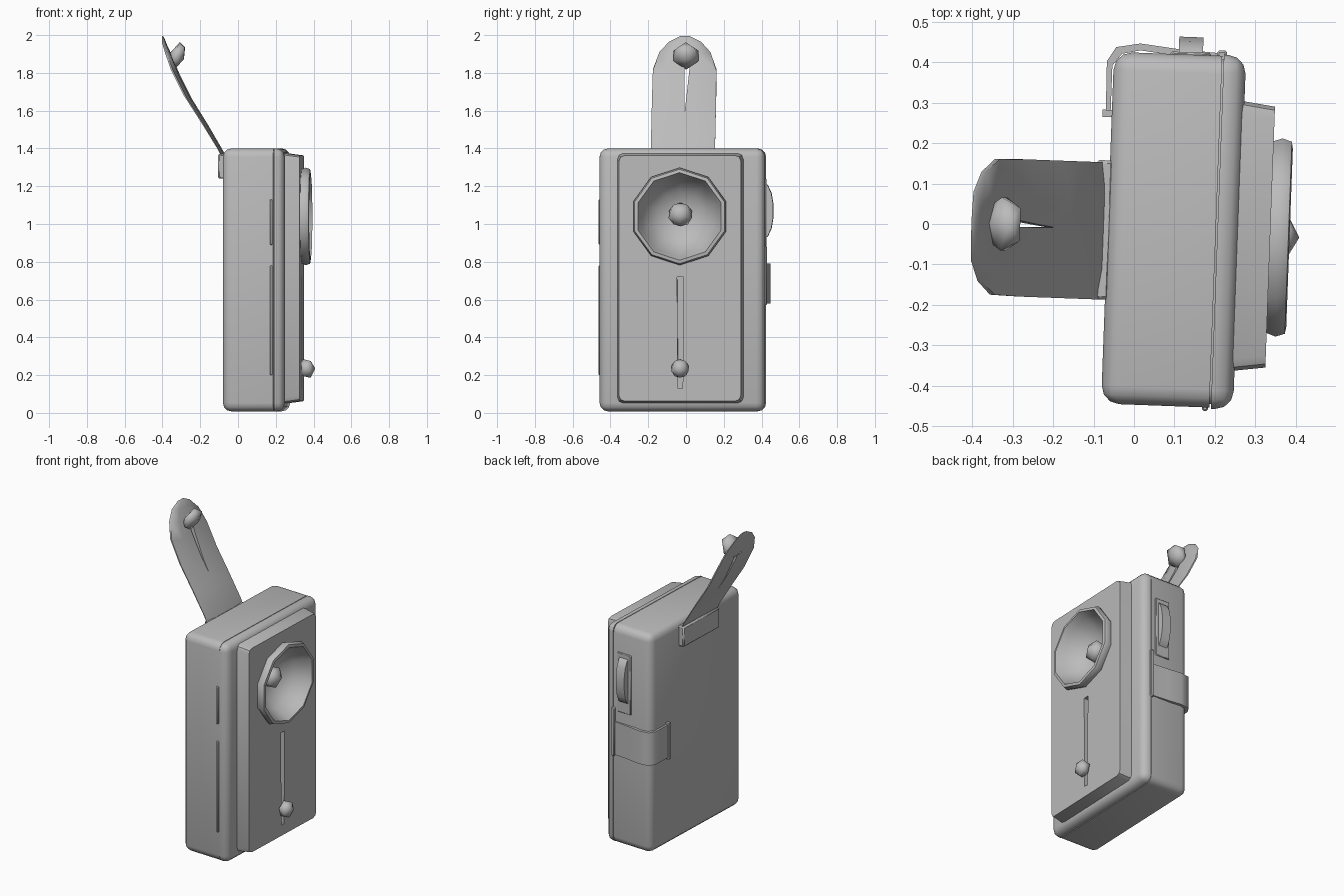
import bpy, bmesh, math
from mathutils import Matrix, Vector

if "Cube" in bpy.data.objects:
    bpy.data.objects.remove(bpy.data.objects["Cube"], do_unlink=True)

grey = bpy.data.materials.new("plain grey")
grey.use_nodes = True
grey.diffuse_color = (0.5, 0.5, 0.5, 1)
grey.node_tree.nodes["Principled BSDF"].inputs["Base Color"].default_value = (0.5, 0.5, 0.5, 1)

TURN = -0.037  # whole lamp stands slightly turned


def make(name, bm, cuts=(), angle=40, helper=False):
    bmesh.ops.recalc_face_normals(bm, faces=bm.faces)
    mesh = bpy.data.meshes.new(name)
    bm.to_mesh(mesh)
    bm.free()
    mesh.materials.append(grey)
    ob = bpy.data.objects.new(name, mesh)
    bpy.context.collection.objects.link(ob)
    ob.rotation_euler.z = TURN
    if helper:
        ob.hide_render = True
        ob.display_type = 'WIRE'
        return ob
    bpy.ops.object.select_all(action='DESELECT')
    ob.select_set(True)
    bpy.context.view_layer.objects.active = ob
    for cutter in cuts:
        mod = ob.modifiers.new("cut", 'BOOLEAN')
        mod.operation = 'DIFFERENCE'
        mod.solver = 'EXACT'
        mod.object = cutter
        bpy.ops.object.modifier_apply(modifier=mod.name)
    bpy.ops.object.shade_smooth_by_angle(angle=math.radians(angle))
    return ob


def box(x, y, z, inset=0.0, radius=0.0, segments=2, keep=None):
    """Box from ranges; the +x end shrinks by inset, edges passing keep are rounded."""
    bm = bmesh.new()
    bmesh.ops.create_cube(bm, size=1)
    for v in bm.verts:
        s = inset if v.co.x > 0 else 0
        yy = y[1] - s if v.co.y > 0 else y[0] + s
        zz = z[1] - s if v.co.z > 0 else z[0] + s
        v.co = (x[1] if v.co.x > 0 else x[0], yy, zz)
    if radius:
        edges = [e for e in bm.edges if keep is None or keep(e)]
        bmesh.ops.bevel(bm, geom=edges, offset=radius, segments=segments,
                        profile=0.5, affect='EDGES')
    return bm


def lathe(profile, cy, cz, sides):
    """Spin (x, radius) points around an axis along x."""
    bm = bmesh.new()
    pts = [bm.verts.new((x, 0, r)) for x, r in profile]
    edges = [bm.edges.new(p) for p in zip(pts, pts[1:])]
    bmesh.ops.spin(bm, geom=pts + edges, axis=(1, 0, 0), cent=(0, 0, 0),
                   angle=math.tau, steps=sides)
    bmesh.ops.remove_doubles(bm, verts=bm.verts, dist=0.0005)
    bmesh.ops.translate(bm, verts=bm.verts, vec=(0, cy, cz))
    return bm


def prism(points, direction):
    """Extrude a flat outline along a direction."""
    bm = bmesh.new()
    face = bm.faces.new([bm.verts.new(p) for p in points])
    out = bmesh.ops.extrude_face_region(bm, geom=[face])
    new = [g for g in out["geom"] if isinstance(g, bmesh.types.BMVert)]
    bmesh.ops.translate(bm, verts=new, vec=direction)
    return bm


def knob(name, centre, size, tilt=0.0):
    bm = bmesh.new()
    bmesh.ops.create_icosphere(bm, subdivisions=1, radius=1)
    bmesh.ops.transform(bm, verts=bm.verts, matrix=Matrix.Translation(centre)
                        @ Matrix.Rotation(tilt, 4, 'Y') @ Matrix.Diagonal((*size, 1))
                        @ Matrix.Rotation(math.pi / 2, 4, 'Y'))
    make(name, bm, angle=60)


# Cutters for the reflector bowl, sliding slot and strap slit
LY, LZ = -0.02, 1.04
hole = make("bowl_cutter", lathe([(0.18, 0), (0.18, 0.215), (0.5, 0.215), (0.5, 0)], LY, LZ, 10), helper=True)
slot = make("slot_cutter", prism([(0.31, -0.035, 0.72), (0.31, 0.0, 0.72), (0.31, -0.005, 0.13),
                                  (0.31, -0.03, 0.13)], (0.1, 0, 0)), helper=True)
slit = make("slit_cutter", prism([(-0.6, -0.02, 1.84), (-0.6, 0.008, 1.84), (-0.6, -0.016, 1.58)],
                                 (0.6, 0, 0)), helper=True)

# Case: deep back shell, front lid and raised front panel
back_or_side = lambda e: min(v.co.x for v in e.verts) < 0
front_or_side = lambda e: max(v.co.x for v in e.verts) > 0.23
make("back_shell", box((-0.065, 0.203), (-0.447, 0.424), (0.008, 1.4), 0, 0.045, 3, back_or_side), [hole])
make("seam_core", box((0.19, 0.22), (-0.438, 0.415), (0.018, 1.39), 0, 0.04, 3,
                      lambda e: abs(e.verts[0].co.x - e.verts[1].co.x) > 0.01), [hole])
make("front_lid", box((0.207, 0.262), (-0.45, 0.427), (0.008, 1.4), 0, 0.045, 3, front_or_side), [hole])
make("front_panel", box((0.25, 0.338), (-0.355, 0.315), (0.05, 1.375), 0.012, 0.03, 2,
                        lambda e: abs(e.verts[0].co.x - e.verts[1].co.x) > 0.01), [hole, slot])

# Lamp: faceted rim running into a hollow reflector
make("reflector", lathe([(0.325, 0.245), (0.36, 0.258), (0.383, 0.25), (0.386, 0.232), (0.345, 0.213),
                         (0.29, 0.185), (0.24, 0.13), (0.215, 0.06), (0.21, 0)], LY, LZ, 10), angle=45)
knob("bulb", (0.26, LY, 1.05), (0.065, 0.072, 0.07))
knob("slider_knob", (0.365, -0.018, 0.235), (0.045, 0.053, 0.055))

# Hanging strap: rounded tongue that leans back
rows = [(-0.075, 1.34, 0.17), (-0.1, 1.395, 0.17), (-0.19, 1.54, 0.17), (-0.28, 1.68, 0.17),
        (-0.35, 1.82, 0.168), (-0.382, 1.91, 0.135), (-0.40, 1.965, 0.085), (-0.402, 1.995, 0.025)]
bm = bmesh.new()
previous = None
for i, (x, z, w) in enumerate(rows):
    thick = 0.012 + 0.03 * math.sin(math.pi * i / 7)
    ring = []
    for t, d in ((-1, 0), (1, 0), (1, 0.35), (0.55, 1), (-0.55, 1), (-1, 0.35)):
        ring.append(bm.verts.new((x + thick * d * 0.85, -0.02 + w * t, z - thick * d * 0.5)))
    if previous:
        for k in range(6):
            bm.faces.new((previous[k], previous[(k + 1) % 6], ring[(k + 1) % 6], ring[k]))
    else:
        bm.faces.new(ring)
    previous = ring
bm.faces.new(previous)
make("hanging_strap", bm, [slit], 50)
make("strap_mount", box((-0.1, -0.055), (-0.19, 0.155), (1.24, 1.37), 0, 0.008, 1))
knob("strap_stud", (-0.322, -0.012, 1.89), (0.04, 0.077, 0.08), math.radians(25))

# Belt clip folded round the back corner on the left-hand side
path = [(0.2, 0.43), (0.09, 0.437), (0.0, 0.447), (-0.06, 0.436), (-0.082, 0.40), (-0.08, 0.275)]
inner = [(0.2, 0.418), (0.09, 0.42), (0.0, 0.43), (-0.045, 0.42), (-0.068, 0.39), (-0.068, 0.275)]
make("belt_clip", prism([(x, y, 0.58) for x, y in path + inner[::-1]], (0, 0, 0.21)), angle=50)
make("clip_tab", box((-0.088, -0.06), (0.262, 0.28), (0.57, 0.8)))
make("clip_hinge", box((0.19, 0.215), (0.41, 0.437), (0.57, 0.88), 0, 0.005, 1))

# Thumb wheel on a thin plate above the clip
make("wheel_plate", box((0.075, 0.175), (0.415, 0.43), (0.86, 1.24), 0, 0.004, 1))
bm = lathe([(0.095, 0), (0.095, 0.15), (0.155, 0.15), (0.155, 0)], 0, 0, 14)
for v in bm.verts:
    v.co.y = 0.415 + v.co.y * 0.36
    v.co.z += 1.07
make("thumb_wheel", bm)

# Hinge strips along the seam on the opposite side
for name, low, high in (("upper_hinge", 0.89, 1.13), ("lower_hinge", 0.2, 0.78)):
    make(name, box((0.185, 0.2), (-0.456, -0.43), (low, high), 0, 0.004, 1))
